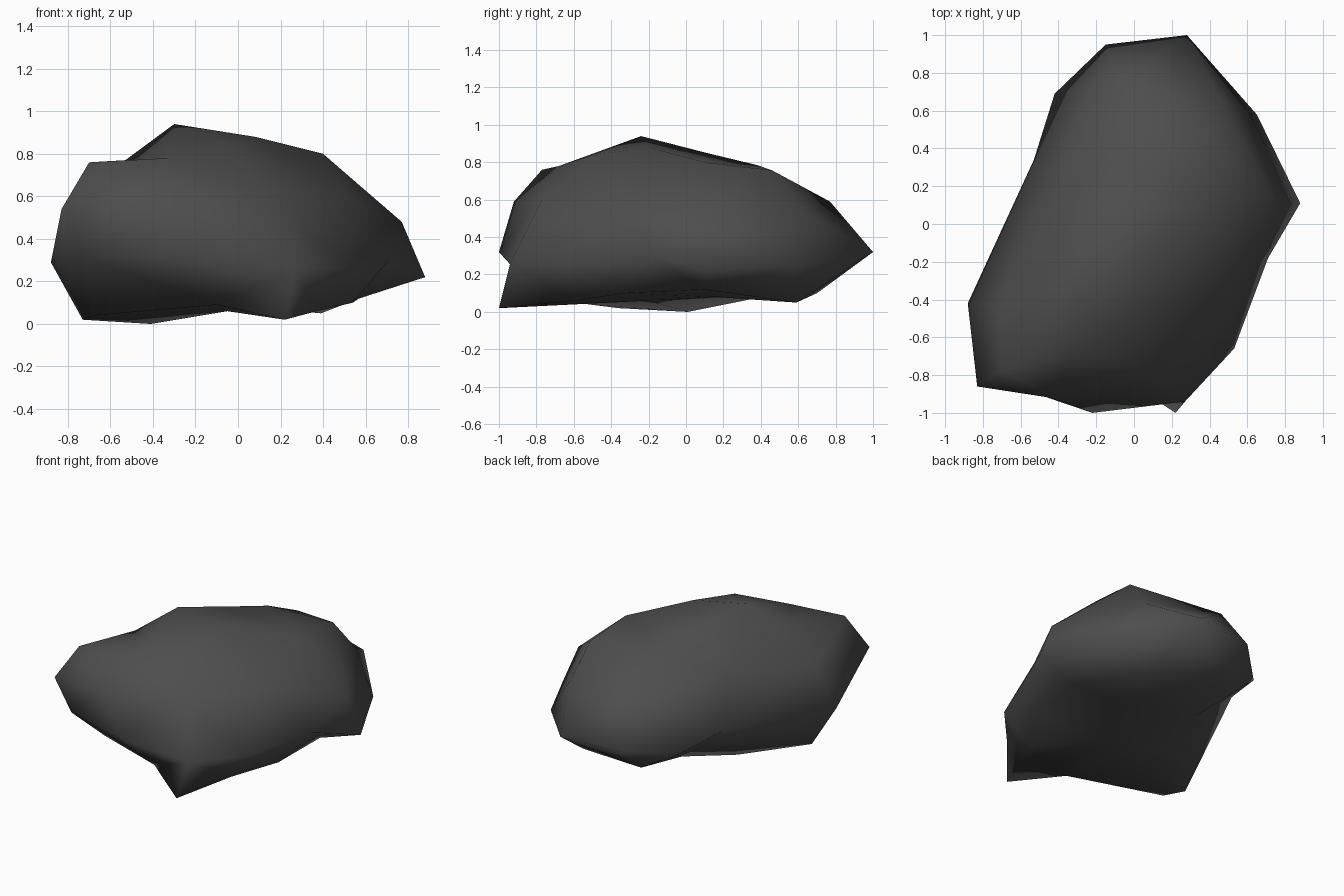
import bpy, bmesh
from mathutils import Vector

if "Cube" in bpy.data.objects:
    bpy.data.objects.remove(bpy.data.objects["Cube"])

# Corner points of the boulder, from crown to base
crown = [(-.30, -.24, .94), (.08, -.20, .88), (-.15, .11, .85), (-.03, -.50, .84),
         (.40, .10, .80), (-.33, -.68, .78), (-.53, -.39, .77), (-.70, -.77, .76),
         (.42, .46, .757), (-.03, .38, .785)]
sides = [(-.08, .77, .59), (.46, .65, .52), (.77, .10, .48), (-.44, -.92, .59),
         (-.83, -.86, .54), (-.22, -1.0, .32), (.27, -.94, .26), (.53, -.66, .27),
         (-.88, -.42, .29), (-.72, -.83, .31), (.28, 1.0, .32), (-.15, .95, .31),
         (-.42, .69, .26), (.65, .58, .25), (.88, .11, .22), (-.53, .34, .33),
         (-.71, -.43, .53), (.14, -.77, .60), (.50, -.30, .60), (-.42, .12, .61),
         (.71, -.18, .30)]
base = [(.22, -1.0, .02), (-.10, -.79, .09), (-.68, -.52, .04), (-.73, -.36, .02),
        (-.41, .01, 0), (-.14, .70, .10), (.39, .59, .05), (.37, -.60, .06),
        (.54, -.32, .10), (.57, .10, .12), (-.05, -.20, .06), (-.22, .36, .07),
        (.15, .15, .08)]
points = [Vector(p) for p in crown + sides + base]

# Spread the points over a sphere, so the hull joins every one of them,
# then move them back: this keeps the dents and undercuts
centre = Vector((-.05, -.02, .42))
radii = Vector((.85, 1.0, .48))
bm = bmesh.new()
home = bm.verts.layers.int.new("home")
for i, p in enumerate(points):
    d = p - centre
    v = bm.verts.new(Vector([d[k] / radii[k] for k in range(3)]).normalized())
    v[home] = i
bmesh.ops.convex_hull(bm, input=bm.verts[:])
bmesh.ops.triangulate(bm, faces=bm.faces[:])
bmesh.ops.recalc_face_normals(bm, faces=bm.faces[:])
for v in bm.verts:
    v.co = points[v[home]]

bm.normal_update()
for f in bm.faces:
    f.smooth = True

mesh = bpy.data.meshes.new("boulder")
bm.to_mesh(mesh)
bm.free()
boulder = bpy.data.objects.new("boulder", mesh)
bpy.context.collection.objects.link(boulder)

# Dark stone
stone = bpy.data.materials.new("dark grey stone")
stone.diffuse_color = (.075, .075, .075, 1)
stone.use_nodes = True
stone.node_tree.nodes["Principled BSDF"].inputs["Base Color"].default_value = stone.diffuse_color
mesh.materials.append(stone)
